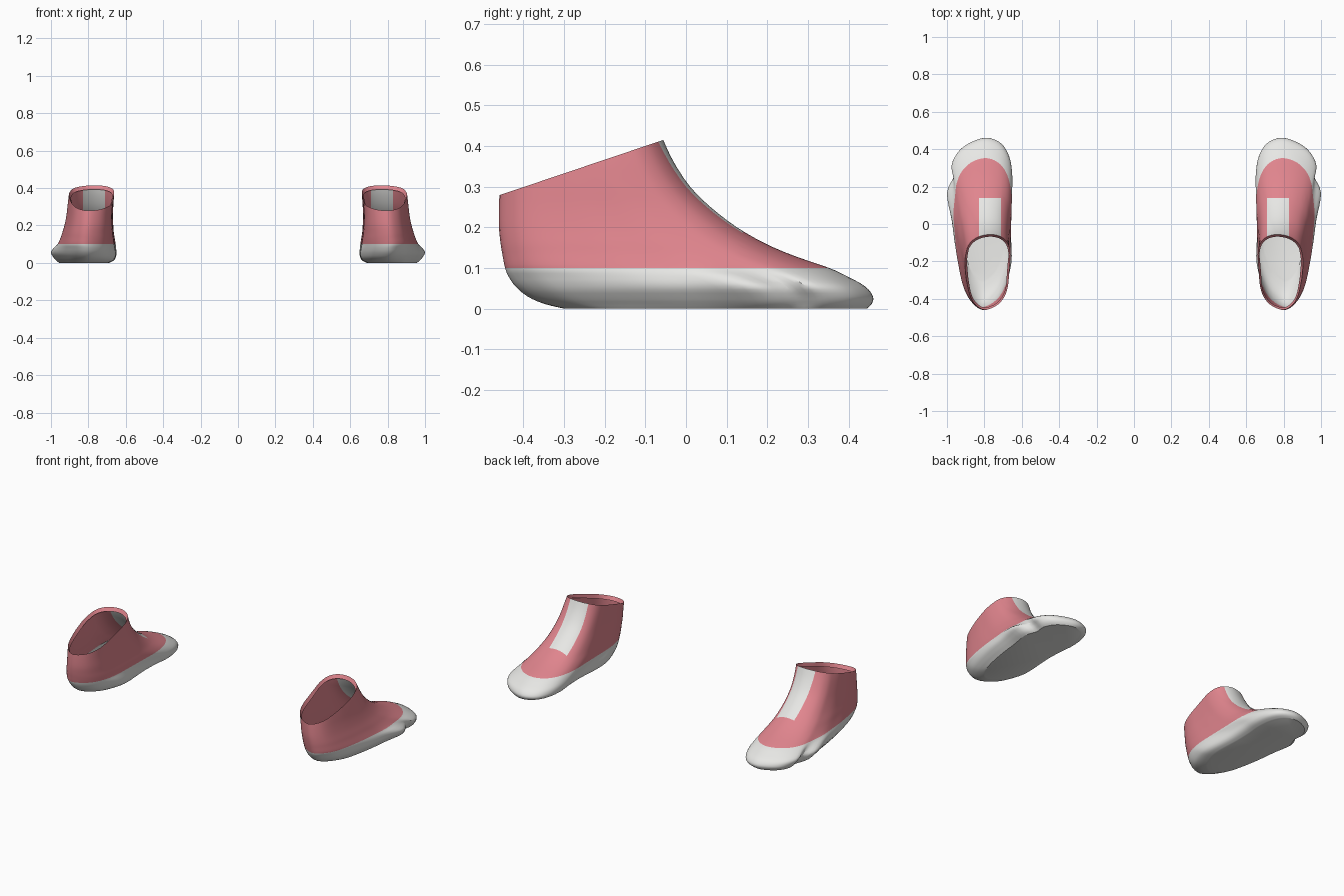
import bpy, bmesh
from mathutils import Vector

if "Cube" in bpy.data.objects:
    bpy.data.objects.remove(bpy.data.objects["Cube"])


def material(name, rgb):
    m = bpy.data.materials.new(name)
    m.diffuse_color = (*rgb, 1)
    m.use_nodes = True
    m.node_tree.nodes["Principled BSDF"].inputs["Base Color"].default_value = m.diffuse_color
    return m


PINK = material("pink_fabric", (0.75, 0.235, 0.27))
WHITE = material("off_white_rubber", (0.80, 0.80, 0.78))

# Unit outlines (across, along), counter-clockwise from the heel
SOLE = [(.46, 0), (.66, .07), (.77, .18), (.87, .36), (.93, .53), (1, .68),
        (.9, .775), (.93, .85), (.83, .925), (.64, .975), (.4, 1), (.17, .965),
        (.04, .88), (0, .76), (.03, .64), (.04, .5), (.01, .29), (.06, .18), (.21, .06)]
UPPER = [(.52, 0), (.72, .05), (.85, .15), (.94, .33), (.98, .48), (1, .62),
         (.98, .75), (.94, .84), (.84, .92), (.66, .98), (.42, 1), (.2, .96),
         (.06, .87), (0, .74), (0, .6), (.01, .45), (.03, .28), (.1, .15), (.26, .05)]

# Height, heel y, toe y, inner x, outer x, blend from sole to upper outline
LEVELS = [
    (0.0, -.30, .445, .69, .955, .2), (.012, -.35, .457, .665, .972, 0),
    (.03, -.39, .46, .653, .987, 0), (.055, -.42, .44, .65, 1.0, 0),
    (.08, -.437, .395, .652, .985, .4), (.1, -.445, .352, .655, .965, .9),
    (.13, -.451, .265, .66, .95, 1), (.16, -.456, .195, .665, .94, 1),
    (.2, -.46, .125, .668, .928, 1), (.25, -.46, .06, .67, .918, 1),
    (.3, -.458, .01, .668, .912, 1), (.36, -.456, -.03, .664, .905, 1),
    (.415, -.455, -.056, .66, .895, 1), (.45, -.455, -.07, .658, .89, 1)]


def spline(points, steps, closed):
    """Smooth curve through the points."""
    n = len(points)
    at = lambda i: points[i % n] if closed else points[max(0, min(n - 1, i))]
    out = []
    for i in range(n if closed else n - 1):
        for s in range(steps):
            t = s / steps
            out.append(tuple(
                .5 * (2 * b + (c - a) * t + (2 * a - 5 * b + 4 * c - d) * t * t
                      + (3 * b - a - 3 * c + d) * t ** 3)
                for a, b, c, d in zip(at(i - 1), at(i), at(i + 1), at(i + 2))))
    if not closed:
        out.append(points[-1])
    return out


def build_shoe(name, side):
    bm = bmesh.new()
    sole, upper = spline(SOLE, 4, True), spline(UPPER, 4, True)

    # Lofted shell
    rings = []
    for z, heel, toe, x0, x1, k in spline(LEVELS, 3, False):
        k = min(1, max(0, k))
        ring = []
        for (su, sv), (uu, uv) in zip(sole, upper):
            u, v = su + (uu - su) * k, sv + (uv - sv) * k
            ring.append(bm.verts.new((x0 + (x1 - x0) * u, heel + (toe - heel) * v, max(0, z))))
        rings.append(ring)
    n = len(sole)
    for a, b in zip(rings, rings[1:]):
        for i in range(n):
            j = (i + 1) % n
            bm.faces.new((a[i], a[j], b[j], b[i]))
    bm.faces.new(rings[0][::-1])

    def cut(faces, co, normal, clear=False):
        geom = set(faces)
        for f in faces:
            geom.update(f.edges)
            geom.update(f.verts)
        bmesh.ops.bisect_plane(bm, geom=list(geom), dist=1e-5, plane_co=co,
                               plane_no=normal, clear_outer=clear)

    # Slanted ankle opening
    cut(bm.faces[:], (0, -.055, .415), Vector((0, -.337, 1)).normalized(), True)

    # Clean edges for the tongue panel
    for co, normal in (((.71, 0, 0), (1, 0, 0)), ((.83, 0, 0), (1, 0, 0)), ((0, .14, 0), (0, 1, 0))):
        front = [f for f in bm.faces
                 if f.calc_center_median().z > .1 and f.calc_center_median().y > -.15]
        cut(front, co, normal)

    # White sole, toe and tongue, pink elsewhere
    for f in bm.faces:
        c = f.calc_center_median()
        tongue = .71 < c.x < .83 and -.15 < c.y < .14
        f.material_index = 1 if c.z < .1 or tongue else 0

    # Collar lip turned into the opening
    rim = [e for e in bm.edges if e.is_boundary]
    lip = bmesh.ops.extrude_edge_only(bm, edges=rim)["geom"]
    for g in lip:
        if isinstance(g, bmesh.types.BMVert):
            inward = Vector((.785 - g.co.x, -.25 - g.co.y, 0)).normalized()
            g.co += inward * .012 + Vector((0, 0, -.022))
        elif isinstance(g, bmesh.types.BMFace):
            g.material_index = 0

    # Mirror for the other foot
    for v in bm.verts:
        v.co.x *= side
    bmesh.ops.recalc_face_normals(bm, faces=bm.faces[:])
    mesh = bpy.data.meshes.new(name)
    bm.to_mesh(mesh)
    bm.free()
    mesh.materials.append(PINK)
    mesh.materials.append(WHITE)
    obj = bpy.data.objects.new(name, mesh)
    bpy.context.collection.objects.link(obj)
    bpy.ops.object.select_all(action='DESELECT')
    obj.select_set(True)
    bpy.context.view_layer.objects.active = obj
    bpy.ops.object.shade_smooth_by_angle()


build_shoe("right_shoe", 1)
build_shoe("left_shoe", -1)
